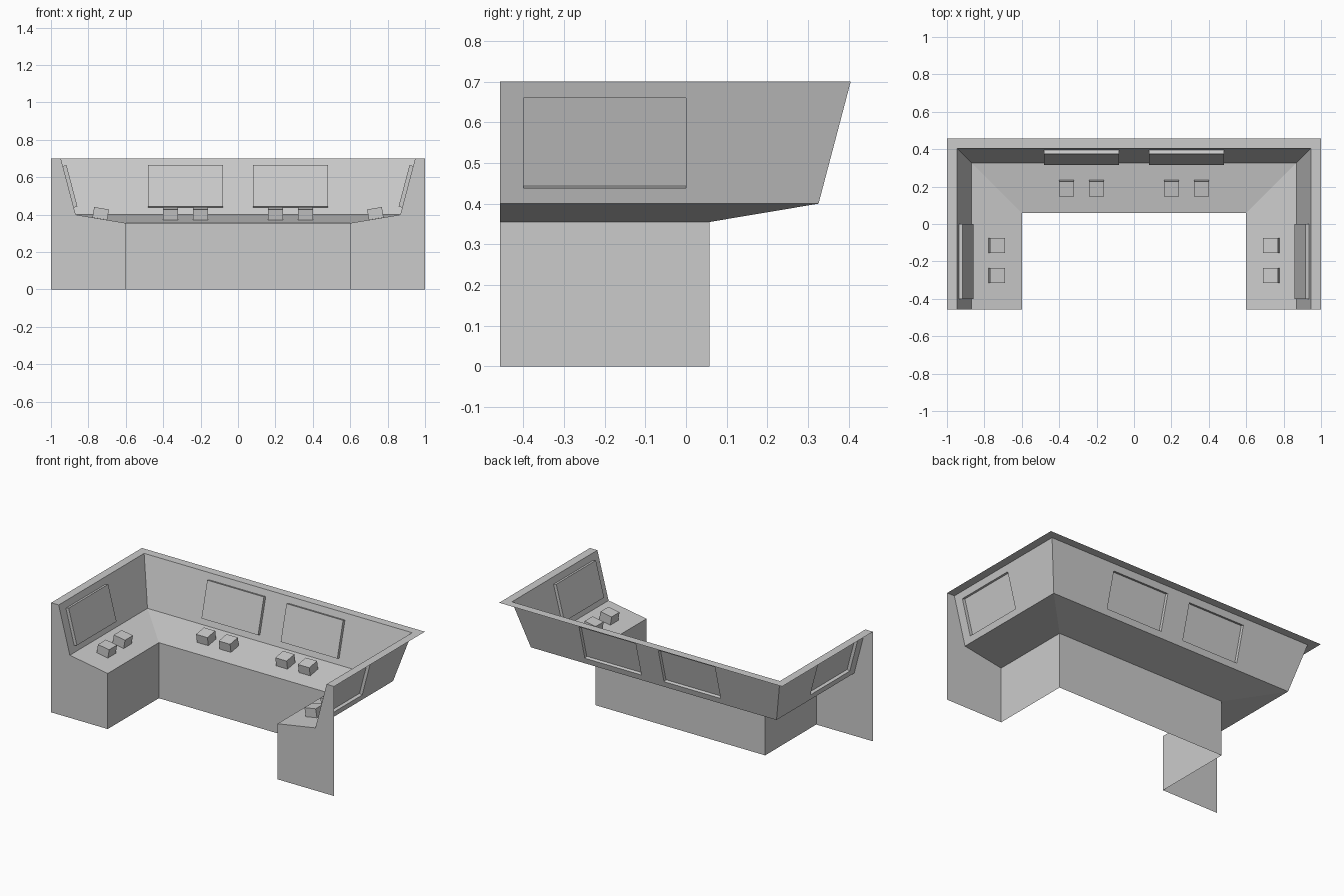
import bpy, bmesh
from math import pi, atan2
from mathutils import Matrix, Vector

if "Cube" in bpy.data.objects:
    bpy.data.objects.remove(bpy.data.objects["Cube"])

HALF, BACK, END = 0.6, 0.058, -0.458      # inner U half-width, inner back y, front end y
# cross-section: (outward offset, height)
FOOT, LIP, DESK, TOP, RIM = (0, 0), (0, 0.355), (0.268, 0.40), (0.347, 0.70), (0.40, 0.70)

# local frames of the three wings: x along the run, y outward, z up
FRAMES = {
    "left": Matrix.Translation((-HALF, 0, 0)) @ Matrix.Rotation(pi / 2, 4, 'Z'),
    "back": Matrix.Translation((0, BACK, 0)),
    "right": Matrix.Translation((HALF, 0, 0)) @ Matrix.Rotation(-pi / 2, 4, 'Z'),
}


def finish(name, bm):
    mesh = bpy.data.meshes.new(name)
    bm.to_mesh(mesh)
    bm.free()
    obj = bpy.data.objects.new(name, mesh)
    bpy.context.collection.objects.link(obj)
    return obj


def strip(name, *profile):
    """Sweep a profile along the mitred U path."""
    bm = bmesh.new()
    rows = []
    for d, z in profile:
        x, y = HALF + d, BACK + d
        rows.append([bm.verts.new((px, py, z)) for px, py in
                     ((-x, END), (-x, y), (x, y), (x, END))])
    for a, b in zip(rows, rows[1:]):
        for i in range(3):
            bm.faces.new((a[i], a[i + 1], b[i + 1], b[i]))
    return finish(name, bm)


def wall(side, start, cuts, end, screens):
    """Leaning wall whose screens are pushed inward, leaving recesses behind."""
    bm = bmesh.new()
    rows = []
    for z in (DESK[1], 0.438, 0.66, TOP[1]):
        t = (z - DESK[1]) / (TOP[1] - DESK[1])
        d = DESK[0] + t * (TOP[0] - DESK[0])
        runs = [start(d)] + cuts + [end(d)]
        rows.append([bm.verts.new((s, d, z)) for s in runs])
    picked = []
    for r, (a, b) in enumerate(zip(rows, rows[1:])):
        for i in range(len(a) - 1):
            f = bm.faces.new((a[i], a[i + 1], b[i + 1], b[i]))
            if r == 1 and i in screens:
                picked.append(f)
    bm.normal_update()
    # push each screen out; build its rim
    for f in picked:
        n = f.normal.copy()
        old = list(f.verts)
        new = [bm.verts.new(v.co + n * 0.02) for v in old]
        bm.faces.remove(f)
        bm.faces.new(new)
        for i in range(4):
            j = (i + 1) % 4
            bm.faces.new((old[i], old[j], new[j], new[i]))
    bm.transform(FRAMES[side])
    finish(side + "_screen_wall", bm)


def block(side, s):
    """Small control block standing on the sloping desk."""
    slope = atan2(DESK[1] - LIP[1], DESK[0])
    bm = bmesh.new()
    bmesh.ops.create_cube(bm, size=1)
    bm.transform(Matrix.Translation((0, 0, 0.5)))
    bm.transform(Matrix.Diagonal((0.08, 0.08, 0.056, 1)))
    d = 0.139
    z = LIP[1] + d * (DESK[1] - LIP[1]) / DESK[0] + 0.0005
    bm.transform(FRAMES[side] @ Matrix.Translation((s, d, z)) @ Matrix.Rotation(slope, 4, 'X'))
    finish(side + "_control_block", bm)


# front panel, desk and top rim
strip("front_panel_and_desk", FOOT, LIP, DESK)
strip("top_rim", TOP, RIM)

# walls with screens
wall("back", lambda d: -HALF - d, [-0.48, -0.08, 0.08, 0.48], lambda d: HALF + d, (1, 3))
wall("left", lambda d: END, [-0.4, 0.0], lambda d: BACK + d, (1,))
wall("right", lambda d: -BACK - d, [0.0, 0.4], lambda d: -END, (1,))

# end panels closing the two wings
for side, sx in (("left", -1), ("right", 1)):
    bm = bmesh.new()
    outline = [FOOT, (RIM[0], 0), RIM, TOP, DESK, LIP]
    verts = [bm.verts.new((sx * (HALF + d), END, z)) for d, z in outline]
    bm.faces.new(verts if sx > 0 else verts[::-1])
    finish(side + "_end_panel", bm)

# control blocks
for s in (-0.36, -0.2, 0.2, 0.36):
    block("back", s)
for y in (-0.115, -0.275):
    block("left", y)
    block("right", -y)
